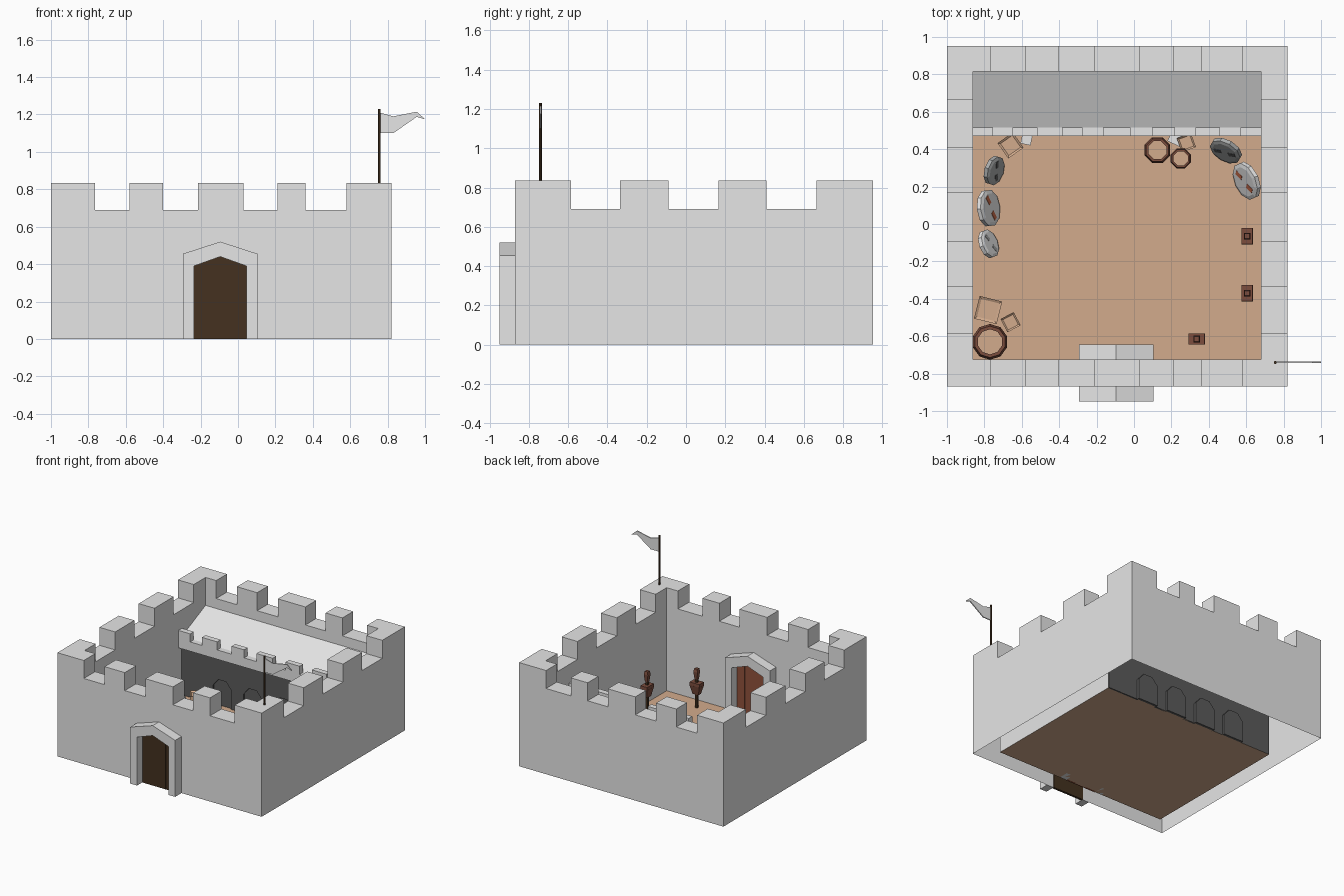
import bpy, bmesh, math
from mathutils import Vector, Matrix

if "Cube" in bpy.data.objects:
    bpy.data.objects.remove(bpy.data.objects["Cube"])


def mat(name, r, g, b):
    m = bpy.data.materials.new(name)
    m.diffuse_color = (r, g, b, 1)
    m.use_nodes = True
    m.node_tree.nodes["Principled BSDF"].inputs["Base Color"].default_value = m.diffuse_color
    return m


STONE = mat("pale stone", .79, .79, .79)
DARK = mat("dark stone", .105, .105, .105)
IRON = mat("grey iron", .40, .41, .41)
TAN = mat("tan sand", .65, .41, .265)
WOOD = mat("dark wood", .058, .031, .014)
REDWOOD = mat("red brown wood", .28, .085, .045)
DUMMY = mat("dummy brown", .20, .075, .048)
RED = mat("rust red", .58, .15, .07)


def finish(name, bm, *mats, matrix=None, recalc=True):
    if recalc:
        bmesh.ops.recalc_face_normals(bm, faces=bm.faces)
    me = bpy.data.meshes.new(name)
    bm.to_mesh(me)
    bm.free()
    for m in mats:
        me.materials.append(m)
    ob = bpy.data.objects.new(name, me)
    bpy.context.collection.objects.link(ob)
    if matrix:
        ob.matrix_world = matrix
    return ob


def prism(name, pts, y0, y1, m):
    """Extrude an x-z outline along y."""
    bm = bmesh.new()
    f = bm.faces.new([bm.verts.new((x, y0, z)) for x, z in pts])
    r = bmesh.ops.extrude_face_region(bm, geom=[f])
    bmesh.ops.translate(bm, vec=(0, y1 - y0, 0),
                        verts=[v for v in r["geom"] if isinstance(v, bmesh.types.BMVert)])
    return finish(name, bm, m)


def lathe(name, profile, n, mats, matrix, rule=None):
    """Low-poly turned shape; profile is (radius, z)."""
    bm = bmesh.new()
    rings = [[bm.verts.new((r * math.cos(t), r * math.sin(t), z))
              for t in [(i + .5) * math.tau / n for i in range(n)]] for r, z in profile]
    for a, b in zip(rings, rings[1:]):
        for i in range(n):
            j = (i + 1) % n
            bm.faces.new((a[i], a[j], b[j], b[i]))
    bm.faces.new(rings[0][::-1])
    bm.faces.new(rings[-1])
    bmesh.ops.recalc_face_normals(bm, faces=bm.faces)
    for f in bm.faces:
        f.material_index = 1 if rule and rule(f) else 0
    return finish(name, bm, *mats, matrix=matrix)


def place(x, y, z=.004, deg=0):
    return Matrix.Translation((x, y, z)) @ Matrix.Rotation(math.radians(deg), 4, 'Z')


def block(name, size, m, matrix, taper=1):
    """Box standing on its origin; taper scales the bottom."""
    bm = bmesh.new()
    bmesh.ops.create_cube(bm, size=1)
    for v in bm.verts:
        k = taper if v.co.z < 0 else 1
        v.co = (v.co.x * size[0] * k, v.co.y * size[1] * k, (v.co.z + .5) * size[2])
    return finish(name, bm, m, matrix=matrix)


# Curtain wall: a hollow ring of cells, open below, with battlements and a gateway
XS = [-1, -.86, -.765, -.58, -.4, -.235, -.215, .03, .045, .21, .36, .58, .68, .82]
YS = [-.87, -.725, -.585, -.335, -.09, .165, .41, .515, .665, .815, .952]
ZS = [0, .39, .45, .69, .835]
X_GAPS = [(-.765, -.58), (-.4, -.215), (.03, .21), (.36, .58)]
Y_GAPS = [(-.585, -.335), (-.09, .165), (.41, .665)]


def in_ring(i, j):
    return 0 <= i < len(XS) - 1 and 0 <= j < len(YS) - 1 and (
        i in (0, len(XS) - 2) or j in (0, len(YS) - 2))


def solid(i, j, k):
    if not in_ring(i, j) or not 0 <= k < len(ZS) - 1:
        return False
    x, y = (XS[i] + XS[i + 1]) / 2, (YS[j] + YS[j + 1]) / 2
    if k == 3 and (any(a < x < b for a, b in X_GAPS) or any(a < y < b for a, b in Y_GAPS)):
        return False
    return not (j == 0 and k == 0 and -.235 < x < .045)


bm = bmesh.new()
for i in range(len(XS) - 1):
    for j in range(len(YS) - 1):
        for k in range(len(ZS) - 1):
            if not solid(i, j, k):
                continue
            lo, hi = (XS[i], YS[j], ZS[k]), (XS[i + 1], YS[j + 1], ZS[k + 1])
            for ax in range(3):
                for s in (-1, 1):
                    nb = [i, j, k]
                    nb[ax] += s
                    outside = not (0 <= nb[0] < len(XS) - 1 and 0 <= nb[1] < len(YS) - 1)
                    # no undersides, no gateway jambs, no inner skin behind the hall
                    if solid(*nb) or nb[2] < 0 or (in_ring(nb[0], nb[1]) and nb[2] < 2) or (
                            k < 2 and YS[j] >= .515 and not outside):
                        continue
                    u, w = (ax + 1) % 3, (ax + 2) % 3
                    quad = []
                    for a, b in ((0, 0), (1, 0), (1, 1), (0, 1)):
                        p = [0, 0, 0]
                        p[ax] = hi[ax] if s > 0 else lo[ax]
                        p[u] = (lo, hi)[a][u]
                        p[w] = (lo, hi)[b][w]
                        quad.append(bm.verts.new(p))
                    bm.faces.new(quad if s > 0 else quad[::-1])
bmesh.ops.remove_doubles(bm, verts=bm.verts, dist=.0005)
bmesh.ops.dissolve_limit(bm, angle_limit=.02, verts=bm.verts, edges=bm.edges)
finish("curtain_wall", bm, STONE, recalc=False)

# Courtyard floor
block("courtyard_floor", (1.54, 1.25, .005), TAN, place(-.09, -.10, 0))

# Gate frames outside and inside, with planked doors
FRAME = [(-.295, 0), (-.295, .455), (-.095, .52), (.105, .455), (.105, 0),
         (.045, 0), (.045, .39), (-.095, .44), (-.235, .39), (-.235, 0)]
prism("outer_gate_frame", FRAME, -.95, -.87, STONE)
prism("inner_gate_frame", FRAME, -.725, -.645, STONE)


def door(name, y0, y1, back0, back1, m):
    arch = lambda x: .44 - abs(x + .095) * .05 / .14
    prism(name + "_backing", [(-.235, 0), (-.235, .39), (-.095, .44), (.045, .39), (.045, 0)],
          back0, back1, m)
    for n in range(4):
        a, b = -.235 + n * .07 + .001, -.235 + (n + 1) * .07 - .001
        prism(f"{name}_plank_{n + 1}", [(a, 0), (a, arch(a)), (b, arch(b)), (b, 0)], y0, y1, m)


door("outer_door", -.884, -.876, -.876, -.866, WOOD)
door("inner_door", -.719, -.712, -.729, -.719, REDWOOD)

# Rear hall: dark front with arched niches, parapet and sloping roof
pts = [(-.86, .46), (-.86, 0)]
for n, c in enumerate((-.5, -.228, .045, .32)):
    niche = [(c - .08, 0), (c - .08, .16), (c - .035, .215), (c + .035, .215),
             (c + .08, .16), (c + .08, 0)]
    pts += niche
    grow = [(c + (x - c) * 1.12, z * 1.04) for x, z in niche]
    prism(f"niche_back_{n + 1}", grow, .525, .545, DARK)
pts += [(.68, 0), (.68, .46)]
prism("hall_front", pts, .512, .525, DARK)

TOOTH = [-.86, -.755, -.65, -.515, -.385, -.275, -.165, -.02, .095, .22, .33, .46, .57, .68]
pts = []
for a, b in zip(TOOTH[::2], TOOTH[1::2]):
    pts += [(a, .475), (a, .54), (b, .54), (b, .475)]
pts = [(-.86, .40)] + pts[1:-1] + [(.68, .40)]
prism("hall_parapet", pts, .47, .515, STONE)

bm = bmesh.new()
bm.faces.new([bm.verts.new(p) for p in
              ((-.86, .515, .475), (.68, .515, .475), (.68, .815, .61), (-.86, .815, .61))])
finish("hall_roof", bm, STONE, recalc=False)

# Flag on the front right corner
lathe("flag_pole", [(.008, .83), (.008, 1.23)], 8, [WOOD], place(.755, -.74, 0))
prism("flag", [(.76, 1.21), (.83, 1.19), (.955, 1.215), (1, 1.175), (.955, 1.187),
               (.83, 1.10), (.76, 1.10)], -.744, -.736, STONE)

# Training dummies
for n, (x, y, d) in enumerate([(.605, -.065, 90), (.605, -.37, 90), (.335, -.615, 0)]):
    nm = f"dummy_{n + 1}_"
    block(nm + "post", (.02, .02, .24), WOOD, place(x, y, .004, d))
    block(nm + "torso", (.088, .06, .07), DUMMY, place(x, y, .115, d), .58)
    block(nm + "shoulders", (.086, .058, .025), DUMMY, place(x, y, .185, d), 1.02)
    block(nm + "head", (.036, .036, .06), DUMMY, place(x, y, .235, d), .65)
    block(nm + "crown", (.026, .026, .025), DUMMY, place(x, y, .295, d), 1.38)

# Barrels with recessed lids
for n, (x, y, r, h, k) in enumerate([(-.77, -.63, .096, .17, 10), (.125, .395, .074, .14, 8),
                                     (.25, .35, .058, .11, 8)]):
    lathe(f"barrel_{n + 1}", [(.85 * r, 0), (r, h * .3), (r, h * .7), (.88 * r, h), (.70 * r, h),
                              (.70 * r, h - .015)], k, [DUMMY, TAN], place(x, y),
          lambda f: len(f.verts) > 4 and f.normal.z > .5)

# Crates with recessed tops
for n, (x, y, s, d) in enumerate([(-.66, .42, .10, 35), (-.78, -.46, .125, -14),
                                  (-.66, -.525, .08, 28), (.28, .435, .08, 20)]):
    bm = bmesh.new()
    bmesh.ops.create_cube(bm, size=s, matrix=Matrix.Translation((0, 0, s / 2)))
    top = max(bm.faces, key=lambda f: f.calc_center_median().z)
    bmesh.ops.inset_region(bm, faces=[top], thickness=s * .16, depth=0)
    bmesh.ops.translate(bm, verts=top.verts, vec=(0, 0, -.008))
    finish(f"crate_{n + 1}", bm, TAN, matrix=place(x, y, .004, d))

# Loose stone blocks by the hall
block("loose_block_1", (.055, .05, .05), STONE, place(-.575, .45, .004, -12))
block("loose_block_2", (.075, .06, .06), STONE, place(.225, .455, .004, -25))

# Round shields leaning on the walls, each with two painted marks
SHIELDS = [(-.745, .285, .08, .94, -.3, IRON, DARK), (-.775, .085, .10, 1, .1, STONE, RED),
           (-.775, -.105, .078, .93, .35, STONE, IRON), (.49, .39, .09, -.5, -.85, IRON, DARK),
           (.60, .23, .105, -.9, -.4, STONE, RED)]
for n, (x, y, r, nx, ny, body, paint) in enumerate(SHIELDS):
    a = math.radians(32)
    normal = Vector((nx, ny, 0)).normalized() * math.cos(a) + Vector((0, 0, math.sin(a)))
    m = Matrix.Translation((x, y, r * math.cos(a) + .014)) @ \
        normal.to_track_quat('Z', 'Y').to_matrix().to_4x4()
    lathe(f"shield_{n + 1}", [(r, -.015), (r, .008), (.8 * r, .014)], 10, [body], m)
    for s in (-1, 1):
        block(f"shield_{n + 1}_mark_{'ab'[s > 0]}", (r * .46, r * .26, .004), paint,
              m @ place(s * r * .42, s * r * .2, .012, 35))
